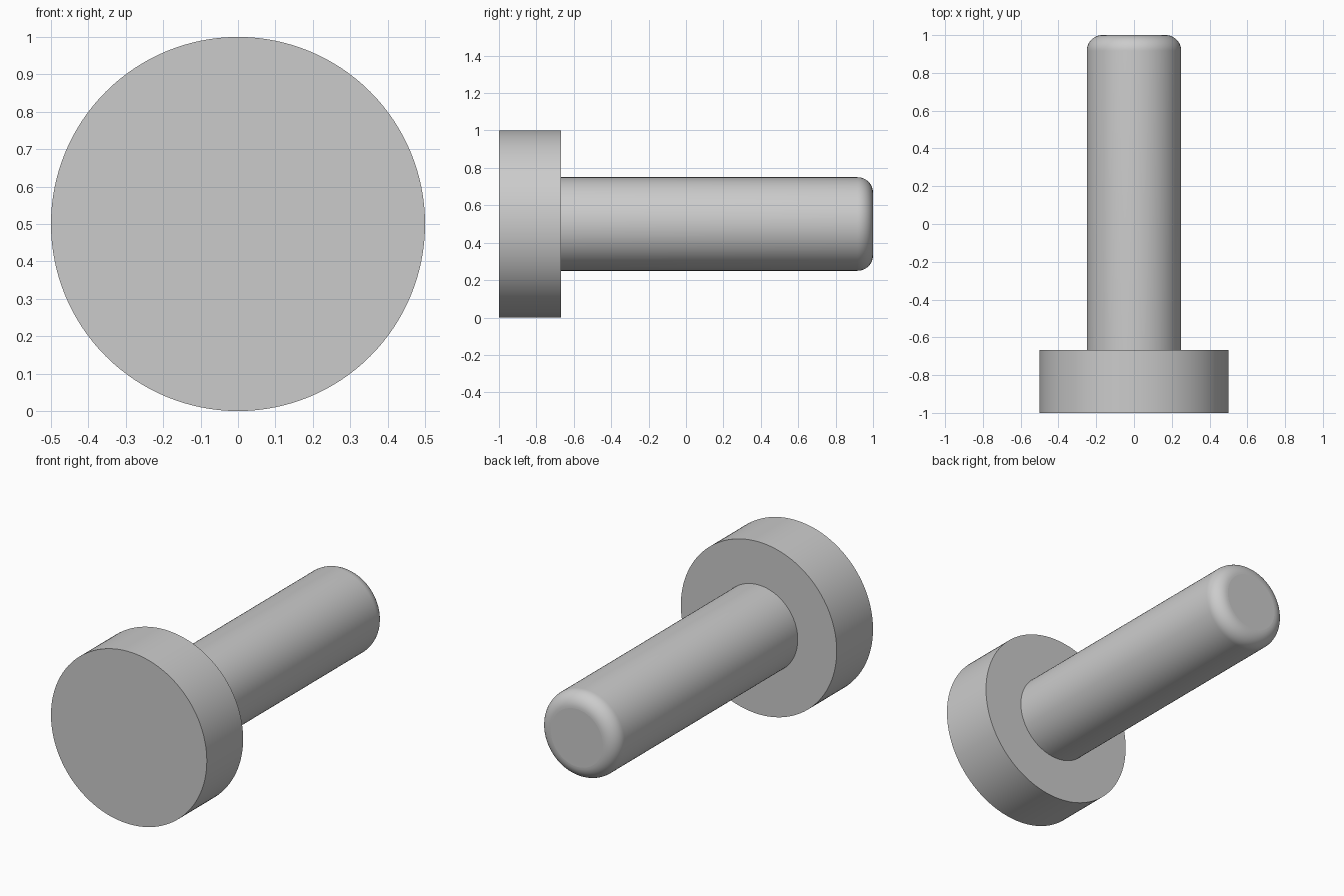
import bpy, bmesh
from math import sin, cos, pi
from mathutils import Vector

cube = bpy.data.objects.get("Cube")
if cube:
    bpy.data.objects.remove(cube, do_unlink=True)

SIDES = 128
HEAD_R, SHAFT_R, FILLET = 0.5, 0.25, 0.083
FRONT, SHOULDER, TIP = -1.0, -0.667, 1.0

# Plain grey metal
grey = bpy.data.materials.new("plain_grey")
grey.use_nodes = True
colour = (0.6, 0.6, 0.6, 1)
grey.diffuse_color = colour
grey.node_tree.nodes["Principled BSDF"].inputs["Base Color"].default_value = colour

# Half profile (radius, y): head disc, shoulder, shaft, rounded tip
profile = [(HEAD_R, FRONT), (HEAD_R, SHOULDER), (SHAFT_R, SHOULDER)]
STEPS = 12
for i in range(STEPS + 1):
    a = i / STEPS * pi / 2
    profile.append((SHAFT_R - FILLET + FILLET * cos(a), TIP - FILLET + FILLET * sin(a)))

# Turn the profile around the pin's long axis
bm = bmesh.new()
axis = Vector((0, 0, HEAD_R))
rings = []
for r, y in profile:
    ring = []
    for k in range(SIDES):
        t = 2 * pi * k / SIDES
        ring.append(bm.verts.new(axis + Vector((r * cos(t), y, r * sin(t)))))
    rings.append(ring)
for a, b in zip(rings, rings[1:]):
    for k in range(SIDES):
        n = (k + 1) % SIDES
        bm.faces.new((a[k], a[n], b[n], b[k]))
caps = [bm.faces.new(rings[0]), bm.faces.new(rings[-1])]
bmesh.ops.recalc_face_normals(bm, faces=bm.faces)

mesh = bpy.data.meshes.new("headed_pin")
bm.to_mesh(mesh)
bm.free()
mesh.materials.append(grey)
pin = bpy.data.objects.new("headed_pin", mesh)
bpy.context.collection.objects.link(pin)

# Smooth round walls, crisp rims, flat end faces
bpy.ops.object.select_all(action='DESELECT')
pin.select_set(True)
bpy.context.view_layer.objects.active = pin
bpy.ops.object.shade_smooth_by_angle(angle=pi / 6)
for face in mesh.polygons:
    if len(face.vertices) > 4:
        face.use_smooth = False
